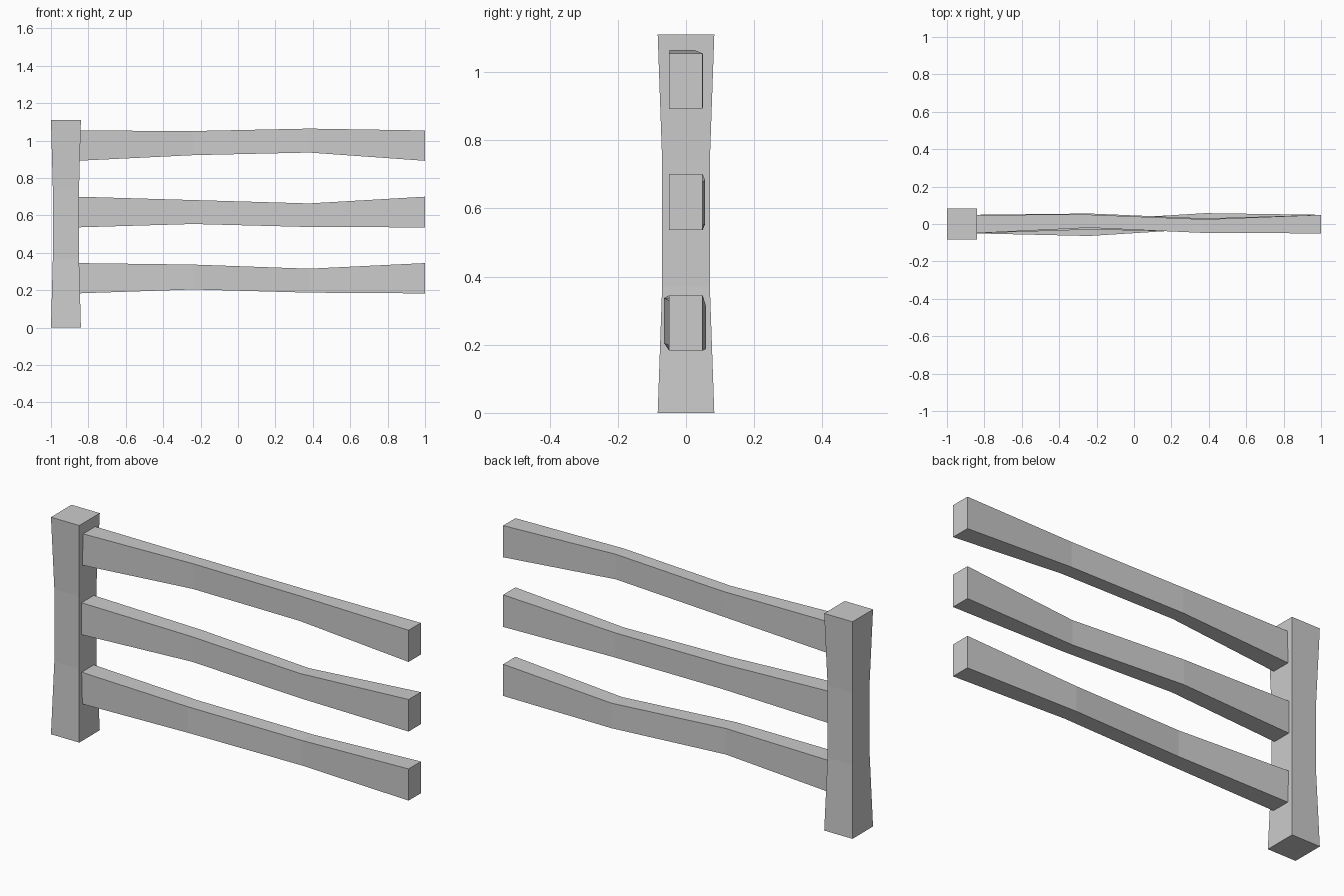
import bpy
import bmesh

if "Cube" in bpy.data.objects:
    bpy.data.objects.remove(bpy.data.objects["Cube"], do_unlink=True)

# Single plain grey
grey = bpy.data.materials.new("plain_grey")
grey.use_nodes = True
colour = (0.6, 0.6, 0.6, 1)
grey.diffuse_color = colour
grey.node_tree.nodes["Principled BSDF"].inputs["Base Color"].default_value = colour


def loft(name, rings):
    """Skin a stack of four-cornered rings and cap both ends."""
    bm = bmesh.new()
    loops = [[bm.verts.new(p) for p in ring] for ring in rings]
    for a, b in zip(loops, loops[1:]):
        for i in range(4):
            j = (i + 1) % 4
            bm.faces.new((a[i], a[j], b[j], b[i]))
    bm.faces.new(loops[0])
    bm.faces.new(loops[-1])
    bmesh.ops.recalc_face_normals(bm, faces=bm.faces)
    mesh = bpy.data.meshes.new(name)
    bm.to_mesh(mesh)
    bm.free()
    mesh.materials.append(grey)
    obj = bpy.data.objects.new(name, mesh)
    bpy.context.collection.objects.link(obj)
    return obj


def post_ring(z, hx, hy, cx=-0.92):
    return [(cx - hx, -hy, z), (cx + hx, -hy, z), (cx + hx, hy, z), (cx - hx, hy, z)]


def rail_ring(x, y0, y1, z0, z1):
    return [(x, y0, z0), (x, y1, z0), (x, y1, z1), (x, y0, z1)]


# Post, waisted through its middle third
loft("post", [post_ring(0, 0.08, 0.083), post_ring(0.37, 0.07, 0.07),
              post_ring(0.74, 0.07, 0.07), post_ring(1.11, 0.08, 0.083)])

# Rails: square ends, two hand-hewn sections between (y0, y1, z0, z1)
rails = {
    "top_rail": (0.892, 1.054, (-0.02, 0.05, 0.922, 1.051), (-0.048, 0.025, 0.936, 1.064)),
    "middle_rail": (0.536, 0.7, (-0.03, 0.056, 0.554, 0.682), (-0.042, 0.03, 0.538, 0.664)),
    "bottom_rail": (0.183, 0.345, (-0.064, 0.02, 0.204, 0.337), (-0.025, 0.058, 0.187, 0.315)),
}
for name, (low, high, inner, outer) in rails.items():
    end = (-0.05, 0.049, low, high)
    loft(name, [rail_ring(x, *section) for x, section in
                zip((-0.86, -0.24, 0.38, 1.0), (end, inner, outer, end))])
